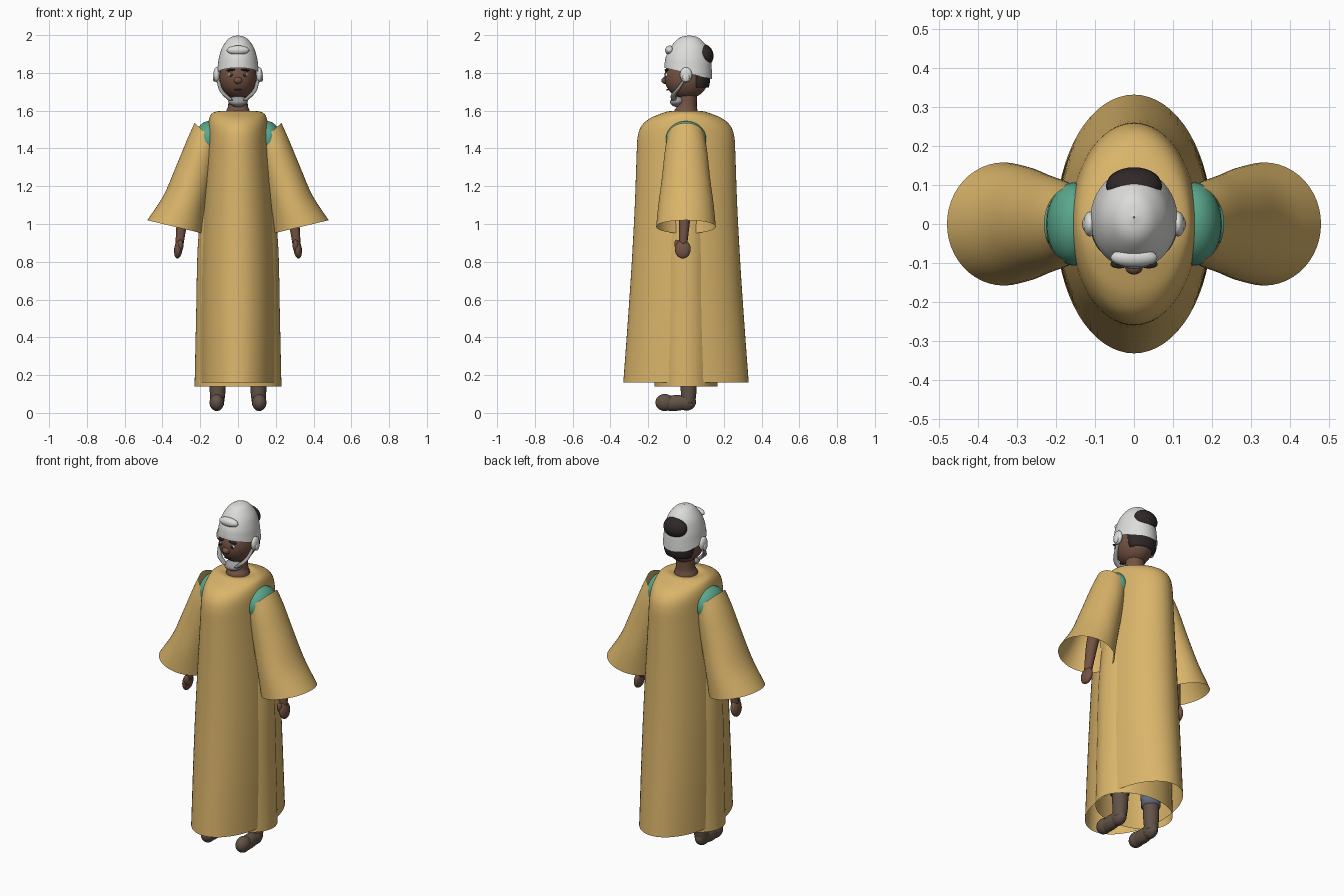
import bpy, bmesh, math
from mathutils import Vector, Matrix


def material(name, r, g, b):
    m = bpy.data.materials.new(name)
    m.diffuse_color = (r, g, b, 1)
    return m


CLOTH = material("ochre cloth", 0.70, 0.46, 0.145)
TEAL = material("teal shirt", 0.10, 0.38, 0.26)
SKIN = material("brown skin", 0.17, 0.085, 0.055)
HAIR = material("dark hair", 0.03, 0.021, 0.021)
SHELL = material("pale grey shell", 0.72, 0.72, 0.70)
GREY = material("mid grey", 0.33, 0.33, 0.33)
SHOE = material("brown shoe", 0.12, 0.085, 0.062)
BLUE = material("blue grey trousers", 0.14, 0.17, 0.25)
WHITE = material("eye white", 0.8, 0.8, 0.8)


def finish(name, bm, mat):
    bmesh.ops.recalc_face_normals(bm, faces=bm.faces)
    me = bpy.data.meshes.new(name)
    bm.to_mesh(me)
    bm.free()
    for p in me.polygons:
        p.use_smooth = True
    me.materials.append(mat)
    ob = bpy.data.objects.new(name, me)
    bpy.context.collection.objects.link(ob)
    return ob


def ball(name, mat, centre, radii, tilt=0, axis='X', seg=28):
    bm = bmesh.new()
    bmesh.ops.create_uvsphere(bm, u_segments=seg, v_segments=seg // 2, radius=1)
    bm.transform(Matrix.Translation(centre) @ Matrix.Rotation(tilt, 4, axis)
                 @ Matrix.Diagonal((*radii, 1)))
    return finish(name, bm, mat)


def spline(keys, steps):
    """Catmull-Rom interpolation through tuples of numbers."""
    k = [Vector(v) for v in keys]
    k = [k[0] * 2 - k[1]] + k + [k[-1] * 2 - k[-2]]
    out = []
    for i in range(1, len(k) - 2):
        a, b, c, d = k[i - 1:i + 3]
        for j in range(steps):
            t = j / steps
            out.append((b * 2 + (c - a) * t + (a * 2 - b * 5 + c * 4 - d) * t * t
                        + (b * 3 - a - c * 3 + d) * t ** 3) * 0.5)
    return out + [k[-2]]


def loft(name, mat, keys, steps=5, seg=48, cap=False):
    """Elliptical rings: x, y, z, radius x, radius y, z rise along x, z rise along y."""
    bm = bmesh.new()
    rows = []
    for x, y, z, rx, ry, tx, ty in spline(keys, steps):
        row = []
        for i in range(seg):
            c, s = math.cos(math.tau * i / seg), math.sin(math.tau * i / seg)
            row.append(bm.verts.new((x + rx * c, y + ry * s, z + tx * c + ty * s)))
        rows.append(row)
    for a, b in zip(rows, rows[1:]):
        for i in range(seg):
            j = (i + 1) % seg
            bm.faces.new((a[i], a[j], b[j], b[i]))
    if cap:
        bm.faces.new(rows[0])
        bm.faces.new(rows[-1])
    return finish(name, bm, mat)


def robe(name, profile):
    return loft(name, CLOTH, [(0, 0, z, rx, ry, 0, 0) for z, rx, ry in profile], seg=64)


def tube(name, mat, points):
    """Rounded limb through (x, y, z, radius) points."""
    return loft(name, mat, [(x, y, z, r, r, 0, 0) for x, y, z, r in points], seg=24, cap=True)


# Outer and inner robe, open at the hem
robe("outer_robe", [(0.16, 0.20, 0.332), (0.5, 0.20, 0.307), (0.8, 0.195, 0.287), (1.1, 0.182, 0.271),
                    (1.35, 0.167, 0.262), (1.46, 0.162, 0.256), (1.52, 0.159, 0.235),
                    (1.56, 0.152, 0.19), (1.585, 0.138, 0.13), (1.597, 0.105, 0.09), (1.59, 0.065, 0.06)])
robe("inner_robe", [(0.14, 0.23, 0.168), (0.5, 0.222, 0.165), (0.9, 0.212, 0.155),
                    (1.2, 0.178, 0.14), (1.42, 0.14, 0.11)])

for s, side in ((1, "right"), (-1, "left")):
    # Wide sleeve given by outer and inner edge: x, z, x, z, depth
    edges = [(0.23, 1.535, 0.09, 1.41, 0.095), (0.268, 1.45, 0.115, 1.32, 0.112),
             (0.33, 1.30, 0.145, 1.18, 0.128), (0.395, 1.15, 0.172, 1.06, 0.146),
             (0.48, 1.02, 0.187, 0.95, 0.158)]
    loft(side + "_sleeve", CLOTH, [(s * (a + c) / 2, 0, (b + d) / 2, s * (a - c) / 2, r, (b - d) / 2, 0)
                                   for a, b, c, d, r in edges])
    # Shirt shoulder, arm and hand
    ball(side + "_shoulder", TEAL, (s * 0.155, 0, 1.45), (0.07, 0.107, 0.095))
    tube(side + "_upper_arm", TEAL, [(s * 0.18, 0, 1.45, 0.055), (s * 0.21, 0, 1.35, 0.05),
                                     (s * 0.25, 0, 1.22, 0.042)])
    tube(side + "_forearm", SKIN, [(s * 0.25, 0, 1.23, 0.038), (s * 0.285, -0.005, 1.08, 0.033),
                                   (s * 0.30, -0.01, 0.98, 0.027), (s * 0.31, -0.015, 0.89, 0.021)])
    ball(side + "_hand", SKIN, (s * 0.316, -0.017, 0.867), (0.022, 0.042, 0.05), -s * 0.12, 'Y')
    ball(side + "_thumb", SKIN, (s * 0.305, -0.042, 0.885), (0.016, 0.018, 0.033), 0.3, 'X')

    # Trouser leg and shoe
    tube(side + "_trouser_leg", BLUE, [(s * 0.108, 0.01, 0.20, 0.052), (s * 0.105, 0.01, 0.5, 0.06),
                                       (s * 0.09, 0, 0.9, 0.075)])
    tube(side + "_shoe_shaft", SHOE, [(s * 0.11, 0.012, 0.05, 0.036), (s * 0.108, 0.014, 0.12, 0.042),
                                      (s * 0.108, 0.012, 0.22, 0.045)])
    ball(side + "_shoe_heel", SHOE, (s * 0.11, 0.003, 0.058), (0.037, 0.05, 0.046))
    ball(side + "_shoe_sole", SHOE, (s * 0.112, -0.058, 0.052), (0.036, 0.095, 0.042), 0.06)
    ball(side + "_shoe_toe", SHOE, (s * 0.113, -0.112, 0.055), (0.038, 0.05, 0.045))

    # Eye, pupil and brow
    ball(side + "_eye", WHITE, (s * 0.037, -0.102, 1.789), (0.014, 0.009, 0.011))
    ball(side + "_pupil", HAIR, (s * 0.037, -0.108, 1.789), (0.009, 0.005, 0.009))
    ball(side + "_brow", HAIR, (s * 0.038, -0.103, 1.815), (0.023, 0.011, 0.006), s * 0.12, 'Y')
    # Ear guard and jaw strap
    ball(side + "_ear_guard", SHELL, (s * 0.113, 0.0, 1.79), (0.017, 0.032, 0.04))
    ball(side + "_ear_stud", SHELL, (s * 0.125, 0.0, 1.775), (0.008, 0.018, 0.022))
    tube(side + "_jaw_strap", GREY, [(s * 0.106, -0.008, 1.765, 0.008), (s * 0.092, -0.042, 1.715, 0.011),
                                     (s * 0.07, -0.065, 1.685, 0.014), (s * 0.038, -0.065, 1.655, 0.015)])

# Neck, head and face
tube("neck", SKIN, [(0, 0.0, 1.55, 0.075), (0, 0.0, 1.60, 0.062), (0, 0.005, 1.63, 0.052), (0, 0.01, 1.72, 0.05)])
ball("head", SKIN, (0, 0.003, 1.778), (0.098, 0.118, 0.116), seg=40)
ball("nose", SKIN, (0, -0.112, 1.76), (0.022, 0.018, 0.018))
ball("mouth", HAIR, (0, -0.098, 1.711), (0.022, 0.006, 0.005))
ball("beard", GREY, (0, -0.045, 1.65), (0.052, 0.04, 0.026), 0.2)
ball("beard_tip", GREY, (0, -0.045, 1.637), (0.037, 0.033, 0.018))

# Helmet shell with a rim that drops toward the back
loft("helmet", SHELL, [(0, 0.012, 1.797, 0.112, 0.127, 0, -0.03), (0, 0.012, 1.83, 0.108, 0.125, 0, -0.022),
                       (0, 0.013, 1.875, 0.102, 0.119, 0, -0.012), (0, 0.015, 1.93, 0.086, 0.10, 0, 0),
                       (0, 0.016, 1.97, 0.06, 0.07, 0, 0), (0, 0.017, 1.99, 0.035, 0.042, 0, 0),
                       (0, 0.017, 1.9985, 0.002, 0.002, 0, 0)])
ball("helmet_front_badge", SHELL, (0, -0.086, 1.92), (0.06, 0.025, 0.025), -0.2)

# Hair bun and hair under the rim
ball("hair_bun", HAIR, (0, 0.098, 1.895), (0.072, 0.047, 0.058), 0.25)
loft("back_hair", HAIR, [(0, 0.068, 1.722, 0.078, 0.052, 0, 0), (0, 0.066, 1.75, 0.088, 0.06, 0, 0),
                         (0, 0.064, 1.80, 0.092, 0.062, 0, 0)], cap=True)
